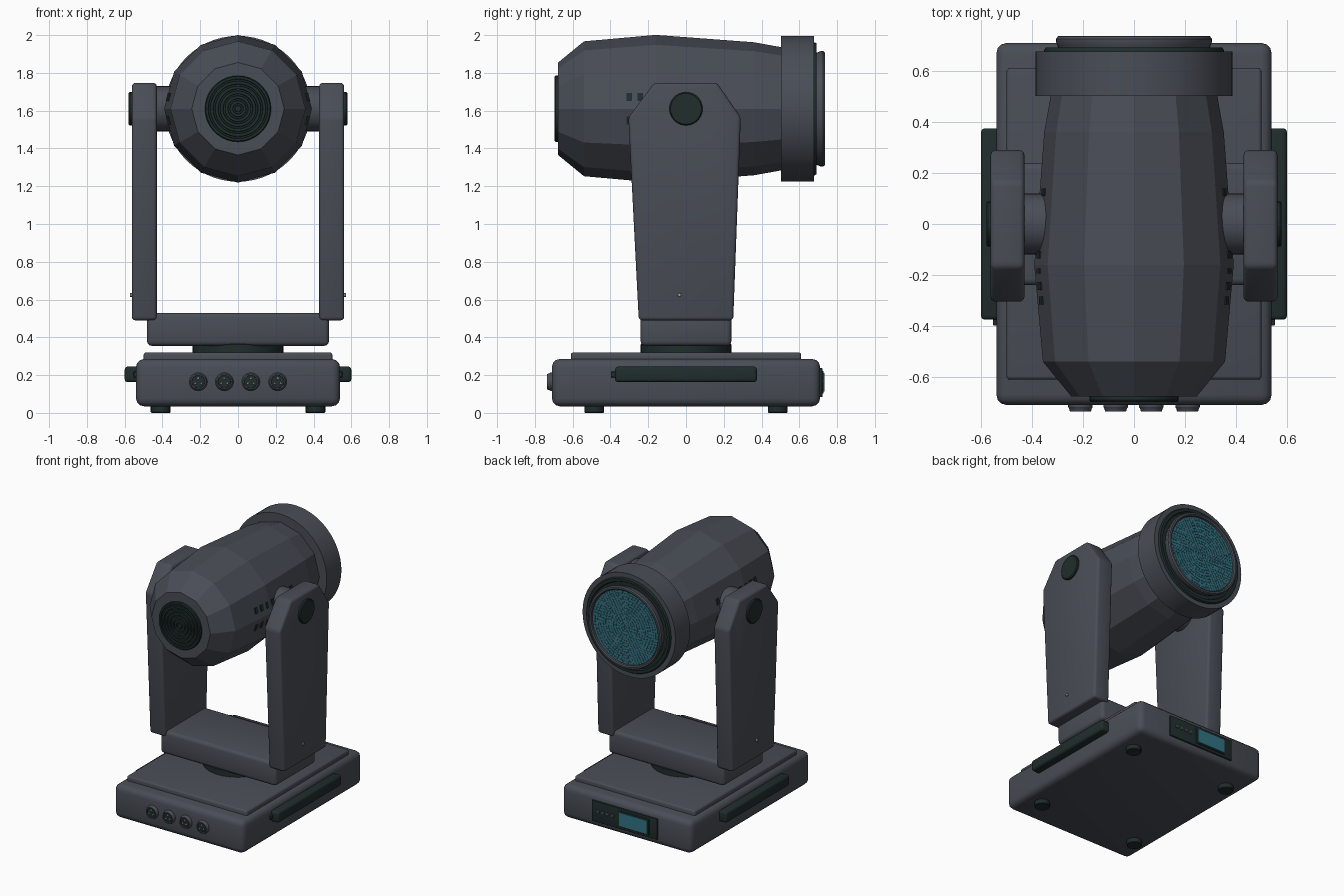
import bpy, bmesh, math
from mathutils import Matrix, Vector

if "Cube" in bpy.data.objects:
    bpy.data.objects.remove(bpy.data.objects["Cube"])


def material(name, rgb):
    m = bpy.data.materials.new(name)
    m.diffuse_color = (*rgb, 1)
    m.use_nodes = True
    m.node_tree.nodes["Principled BSDF"].inputs["Base Color"].default_value = m.diffuse_color
    return m


BODY = material("slate grey", (0.066, 0.074, 0.092))
DARK = material("dark green black", (0.014, 0.026, 0.025))
TEAL = material("teal glass", (0.030, 0.175, 0.225))
METAL = material("light metal", (0.36, 0.37, 0.38))
AXIS_Z = 1.61  # height of the tilt axis

TO_Y = Matrix.Rotation(-math.pi / 2, 4, 'X')
TO_X = Matrix.Rotation(math.pi / 2, 4, 'Y')


def finish(bm, name, mat, smooth=True):
    bmesh.ops.recalc_face_normals(bm, faces=bm.faces)
    me = bpy.data.meshes.new(name)
    bm.to_mesh(me)
    bm.free()
    me.materials.append(mat)
    ob = bpy.data.objects.new(name, me)
    bpy.context.collection.objects.link(ob)
    if smooth:
        me.shade_smooth()
        me.set_sharp_from_angle(angle=math.radians(32))
    return ob


def bevel(bm, width, segments=3):
    bmesh.ops.bevel(bm, geom=bm.edges[:], offset=width, segments=segments,
                    profile=0.5, affect='EDGES', clamp_overlap=True)


def box(name, lo, hi, mat, width=0.0, turn=0.0):
    """Box between two corners, optionally rounded and turned about y."""
    lo, hi = Vector(lo), Vector(hi)
    bm = bmesh.new()
    bmesh.ops.create_cube(bm, size=1)
    bmesh.ops.scale(bm, vec=hi - lo, verts=bm.verts)
    if width:
        bevel(bm, width)
    bm.transform(Matrix.Translation((lo + hi) / 2) @ Matrix.Rotation(turn, 4, 'Y'))
    return finish(bm, name, mat)


def lathe(name, profile, mat, place=Matrix(), seg=40, smooth=True):
    """Turn (radius, height) points about z; both ends are closed with caps."""
    bm = bmesh.new()
    rings = []
    for r, h in profile:
        rings.append([bm.verts.new((r * math.cos(2 * math.pi * i / seg),
                                    r * math.sin(2 * math.pi * i / seg), h))
                      for i in range(seg)])
    for a, b in zip(rings, rings[1:]):
        for i in range(seg):
            j = (i + 1) % seg
            bm.faces.new((a[i], a[j], b[j], b[i]))
    bm.faces.new(rings[0])
    bm.faces.new(rings[-1])
    bm.transform(place)
    return finish(bm, name, mat, smooth)


def disc(name, r, h0, h1, mat, place=Matrix(), seg=32, edge=0.004):
    e = min(edge, (h1 - h0) / 3)
    return lathe(name, [(r - e, h0), (r, h0 + e), (r, h1 - e), (r - e, h1)], mat, place, seg)


# Base with raised lid and feet
box("base", (-0.54, -0.71, 0.035), (0.54, 0.71, 0.285), BODY, 0.042)
box("base_lid", (-0.5, -0.61, 0.25), (0.5, 0.61, 0.32), BODY, 0.014)
for sx in (-1, 1):
    for sy in (-1, 1):
        disc("foot", 0.052, 0, 0.05, DARK, Matrix.Translation((sx * 0.41, sy * 0.485, 0)), 20)

# Side handles
for s in (-1, 1):
    x0, x1 = sorted((s * 0.52, s * 0.6))
    box("side_handle", (x0, -0.375, 0.163), (x1, 0.375, 0.245), DARK, 0.016)
    x0, x1 = sorted((s * 0.52, s * 0.553))
    box("handle_tab", (x0, -0.398, 0.188), (x1, -0.36, 0.218), DARK, 0.004)

# Front sockets with pins
for x in (-0.21, -0.072, 0.068, 0.21):
    at = Matrix.Translation((x, -0.7, 0.165)) @ Matrix.Rotation(math.pi / 2, 4, 'X')
    lathe("socket_shell", [(0.048, 0), (0.048, 0.018), (0.044, 0.024), (0.041, 0.036),
                           (0.034, 0.036), (0.034, 0.02)], BODY, at, 24)
    disc("socket_insert", 0.034, 0.015, 0.028, DARK, at, 24, 0.001)
    for k in range(3):
        a = math.radians(90 + 120 * k)
        pin = at @ Matrix.Translation((0.018 * math.cos(a), 0.018 * math.sin(a), 0))
        disc("socket_pin", 0.0055, 0.02, 0.035, METAL, pin, 10, 0.001)

# Rear control panel
box("control_panel", (-0.265, 0.69, 0.083), (0.28, 0.722, 0.238), DARK, 0.004)
box("screen_frame", (-0.2, 0.71, 0.102), (0.055, 0.728, 0.222), DARK, 0.003)
box("screen", (-0.188, 0.72, 0.112), (0.043, 0.733, 0.212), TEAL)
for k in range(4):
    x = 0.105 + 0.04 * k
    box("panel_button", (x - 0.012, 0.71, 0.158), (x + 0.012, 0.728, 0.177), BODY, 0.003)

# Pan bearing and yoke
disc("pan_bearing", 0.24, 0.31, 0.365, DARK, seg=40)
box("yoke_bridge", (-0.482, -0.24, 0.355), (0.482, 0.24, 0.53), BODY, 0.025)
ARM = [(-0.25, 0.49), (-0.305, 1.565), (-0.168, 1.747),
       (0.165, 1.747), (0.29, 1.565), (0.25, 0.49)]
for s in (-1, 1):
    bm = bmesh.new()
    f = bm.faces.new([bm.verts.new((s * 0.43, y, z)) for y, z in ARM])
    out = bmesh.ops.extrude_face_region(bm, geom=[f])["geom"]
    bmesh.ops.translate(bm, vec=(s * 0.132, 0, 0),
                        verts=[v for v in out if isinstance(v, bmesh.types.BMVert)])
    bmesh.ops.recalc_face_normals(bm, faces=bm.faces)
    bevel(bm, 0.018)
    finish(bm, "yoke_arm", BODY)
    side = Matrix.Translation((0, 0, AXIS_Z)) @ Matrix.Scale(s, 4, (1, 0, 0)) @ TO_X
    disc("tilt_hub", 0.12, 0.3, 0.44, BODY, side)
    disc("tilt_cap", 0.088, 0.55, 0.579, DARK, side, 28, 0.006)
    screw = Matrix.Translation((0, -0.035, 0.625 - AXIS_Z)) @ side
    disc("arm_screw", 0.011, 0.55, 0.573, METAL, screw, 6, 0.002)

# Faceted head housing
HEAD = Matrix.Translation((0, 0, AXIS_Z)) @ TO_Y
lathe("head_housing", [(0.245, -0.677), (0.357, -0.54), (0.391, -0.16),
                       (0.352, 0.36), (0.325, 0.51)], BODY, HEAD, 12, False)

# Ribbed fan grille on the small end
ribs = [(0.175, -0.66), (0.175, -0.69), (0.17, -0.697)]
for k in range(6):
    r = 0.158 - 0.026 * k
    ribs += [(r, -0.697), (r - 0.002, -0.688), (r - 0.010, -0.688), (r - 0.012, -0.697)]
lathe("fan_grille", ribs, DARK, HEAD, 36)

# Vent slots on both flanks
for s in (-1, 1):
    for up in (-1, 1):
        for y, w in ((-0.3, 0.03), (-0.243, 0.03), (-0.185, 0.02), (-0.12, 0.03), (0.125, 0.03)):
            radius = 0.391 - 0.034 * max(0, -0.16 - y) / 0.38 - 0.039 * max(0, y + 0.16) / 0.52
            x = s * (radius - 0.062 * math.tan(math.radians(15)))
            z = AXIS_Z + up * 0.062
            box("vent_slot", (x - 0.005, y - w / 2, z - 0.022),
                (x + 0.005, y + w / 2, z + 0.022), DARK, 0, -s * up * math.radians(15))

# Lens collar, lip and bezel
lathe("lens_collar", [(0.3, 0.502), (0.386, 0.502), (0.386, 0.677), (0.352, 0.677),
                      (0.352, 0.66)], BODY, HEAD, 56)
lathe("lens_lip", [(0.352, 0.65), (0.352, 0.682), (0.346, 0.692), (0.325, 0.692),
                   (0.318, 0.68)], DARK, HEAD, 56)
lathe("lens_bezel", [(0.29, 0.67), (0.3, 0.70), (0.305, 0.712), (0.305, 0.726), (0.298, 0.736),
                     (0.286, 0.737), (0.278, 0.73), (0.276, 0.71)], BODY, HEAD, 56)

# Lens made of rings of small glass cells over a grey plate
disc("lens_plate", 0.277, 0.69, 0.716, BODY, HEAD, 56, 0.001)
bm = bmesh.new()
RINGS = 12
step = 0.274 / (RINGS + 0.5)
bmesh.ops.create_circle(bm, cap_ends=True, segments=8, radius=step * 0.42)
for k in range(1, RINGS + 1):
    r0, r1 = (k - 0.5) * step + 0.0013, (k + 0.5) * step - 0.0013
    n = 6 * k
    for i in range(n):
        a0, a1 = 2 * math.pi * i / n, 2 * math.pi * (i + 1) / n
        g0, g1 = 0.0013 / r0, 0.0013 / r1
        pts = [(r0, a0 + g0), (r1, a0 + g1), (r1, (a0 + a1) / 2), (r1, a1 - g1),
               (r0, a1 - g0), (r0, (a0 + a1) / 2)]
        bm.faces.new([bm.verts.new((r * math.cos(a), r * math.sin(a), 0)) for r, a in pts])
bmesh.ops.recalc_face_normals(bm, faces=bm.faces)
for f in bm.faces:
    if f.normal.z < 0:
        f.normal_flip()
out = bmesh.ops.extrude_face_region(bm, geom=bm.faces[:])["geom"]
bmesh.ops.translate(bm, vec=(0, 0, 0.004), verts=[v for v in out if isinstance(v, bmesh.types.BMVert)])
bm.transform(HEAD @ Matrix.Translation((0, 0, 0.714)))
finish(bm, "lens_cells", TEAL, False)
